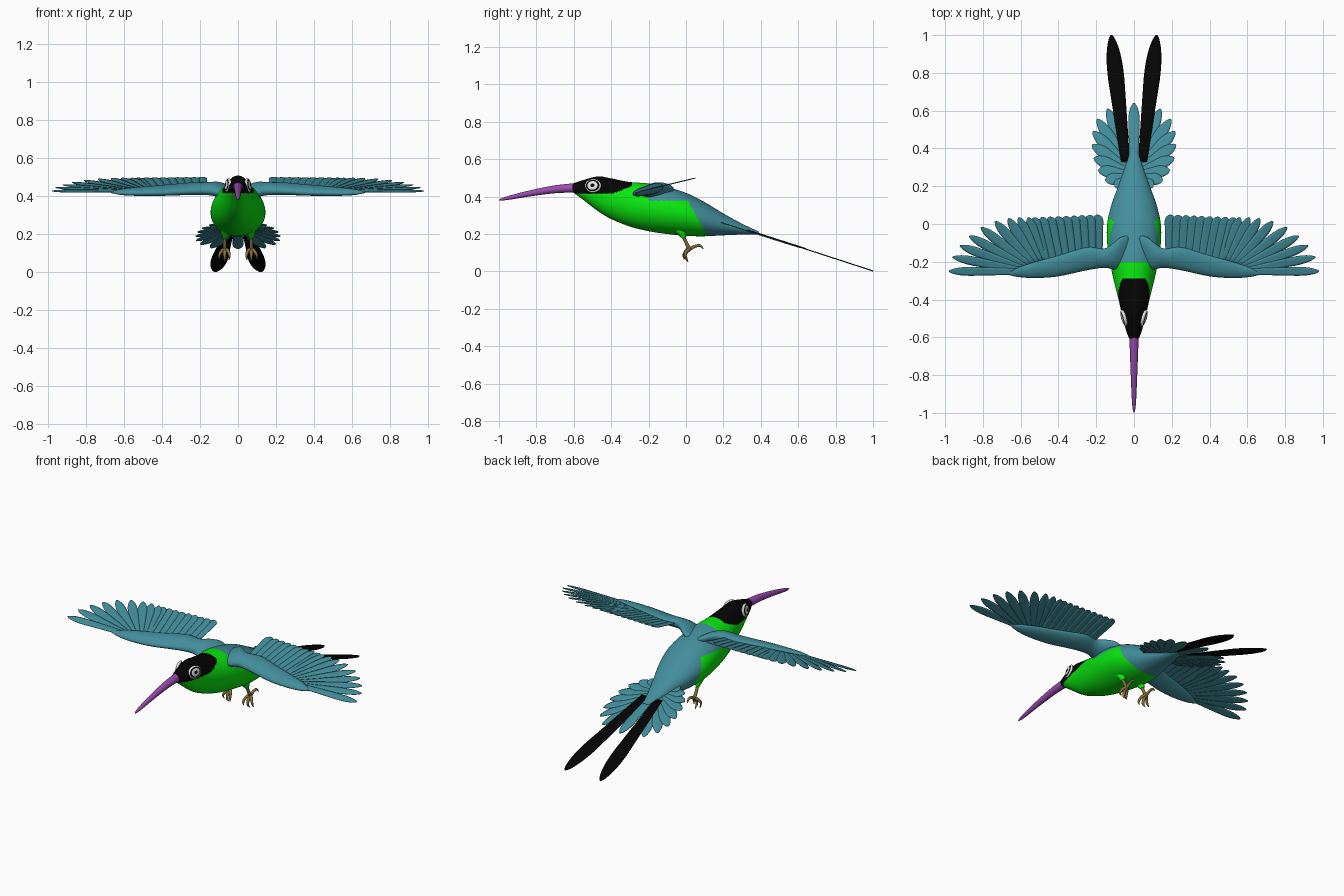
import bpy, bmesh, math
from mathutils import Vector, Matrix

if "Cube" in bpy.data.objects:
    bpy.data.objects.remove(bpy.data.objects["Cube"])


def material(name, col):
    m = bpy.data.materials.new(name)
    m.diffuse_color = (*col, 1)
    m.use_nodes = True
    m.node_tree.nodes["Principled BSDF"].inputs["Base Color"].default_value = m.diffuse_color
    return m


BLUE = material("teal_blue", (0.055, 0.27, 0.33))
GREEN = material("bright_green", (0.003, 0.86, 0.005))
BLACK = material("black", (0.0012, 0.0012, 0.0012))
PURPLE = material("purple", (0.32, 0.07, 0.42))
TAN = material("leg_brown", (0.25, 0.165, 0.045))
WHITE = material("eye_white", (0.8, 0.8, 0.8))


def finish(name, bm, mats, mirror=False, thick=0, smooth=True):
    if not thick:
        bmesh.ops.recalc_face_normals(bm, faces=bm.faces)
    me = bpy.data.meshes.new(name)
    bm.to_mesh(me)
    bm.free()
    for m in mats:
        me.materials.append(m)
    for p in me.polygons:
        p.use_smooth = smooth
    ob = bpy.data.objects.new(name, me)
    bpy.context.collection.objects.link(ob)
    if thick:
        s = ob.modifiers.new("thickness", 'SOLIDIFY')
        s.thickness, s.offset = thick, 0
    if mirror:
        ob.modifiers.new("mirror", 'MIRROR').use_mirror_merge = False
    return ob


def spline(rows, steps):
    """Catmull-Rom through rows of numbers."""
    out = []
    for i in range(len(rows) - 1):
        a, b, c, d = (rows[max(0, min(len(rows) - 1, i + k))] for k in (-1, 0, 1, 2))
        for s in range(steps):
            t = s / steps
            out.append([0.5 * (2*q + (r-p)*t + (2*p - 5*q + 4*r - w)*t*t + (3*q - p - 3*r + w)*t**3)
                        for p, q, r, w in zip(a, b, c, d)])
    return out + [list(rows[-1])]


def loft(bm, rings):
    vr = [[bm.verts.new(p) for p in ring] for ring in rings]
    n = len(vr[0])
    for a, b in zip(vr, vr[1:]):
        for i in range(n):
            bm.faces.new((a[i], a[(i+1) % n], b[(i+1) % n], b[i]))
    bm.faces.new(vr[0])
    bm.faces.new(vr[-1])


def tube(bm, pts, sides=12, steps=5):
    """Tapered tube through (x, y, z, radius) points."""
    path = spline(pts, steps)
    rings = []
    for i, p in enumerate(path):
        d = Vector(path[min(i+1, len(path)-1)][:3]) - Vector(path[max(i-1, 0)][:3])
        u = d.cross(Vector((1, 0, 0.01))).normalized()
        v = d.cross(u).normalized()
        rings.append([Vector(p[:3]) + p[3] * (u*math.cos(a) + v*math.sin(a))
                      for a in (2*math.pi*k/sides for k in range(sides))])
    loft(bm, rings)


def feather(bm, root, tip, half, up, roll=0.0, base=0.5, n=14, t0=0.7):
    """Flat blade whose tip starts rounding off at t0."""
    root, tip = Vector(root), Vector(tip)
    d = (tip - root).normalized()
    up = Matrix.Rotation(roll, 3, d) @ Vector(up).normalized()
    side = d.cross(up).normalized()
    rows = []
    for i in range(n + 1):
        t = 1 - (1 - i/n)**1.7
        w = half * (base + (1 - base) * min(1, t/0.65))
        if t > t0:
            w *= max(0.02, 1 - ((t - t0)/(1 - t0))**2)**0.6
        c = root.lerp(tip, t)
        rows.append([bm.verts.new(c + side*w*k + up*(0.02*half*(1 - k*k))) for k in (-1, -.5, 0, .5, 1)])
    for a, b in zip(rows, rows[1:]):
        for j in range(4):
            bm.faces.new((a[j], a[j+1], b[j+1], b[j]))


def lerp(a, b, t):
    return a + (b - a) * t


# body and head: (y, top z, bottom z, half width)
body_rows = [(-0.625, .462, .438, .012), (-0.6, .472, .42, .028), (-0.55, .488, .383, .046), (-0.47, .508, .322, .066),
             (-0.4, .497, .28, .082), (-0.3, .478, .24, .107), (-0.2, .47, .215, .128), (-0.1, .45, .2, .142),
             (0, .42, .19, .142), (0.1, .37, .188, .12), (0.2, .31, .193, .084), (0.3, .255, .197, .048),
             (0.39, .213, .198, .018)]
bm = bmesh.new()
loft(bm, [[(w*math.cos(a), y, (t+b)/2 + (t-b)/2*math.sin(a)) for a in (2*math.pi*k/128 for k in range(128))]
          for y, t, b, w in spline(body_rows, 18)])
for f in bm.faces:
    x, y, z = f.calc_center_median()
    if y < -0.29 and z > 0.416 + max(0, y + 0.39) * 0.4:
        f.material_index = 2          # black cap
    elif y > -0.2 and (z > 0.378 or z > 0.36 - 1.8 * (y - 0.02)):
        f.material_index = 0          # blue back and rump
    else:
        f.material_index = 1          # green throat and belly
finish("body", bm, [BLUE, GREEN, BLACK])

# beak
bm = bmesh.new()
tube(bm, [(0, -.59, .447, .025), (0, -.7, .439, .021), (0, -.83, .418, .016), (0, -.94, .395, .011),
          (0, -.985, .385, .006), (0, -1, .381, .001)], 20)
finish("beak", bm, [PURPLE])

# eyes: flattened domes with rings coloured by radius
bm = bmesh.new()
bmesh.ops.create_uvsphere(bm, u_segments=32, v_segments=60, radius=1)
for f in bm.faces:
    c = f.calc_center_median()
    r = math.hypot(c.x, c.y)
    f.material_index = 1 if r < 0.28 or 0.62 < r < 0.82 else 0
rot = Vector((.93, -.27, .16)).to_track_quat('Z', 'Y').to_matrix().to_4x4()
bm.transform(Matrix.Translation((.053, -.497, .458)) @ rot @ Matrix.Diagonal((.045, .037, .014, 1)))
finish("eyes", bm, [WHITE, BLACK], True)


# wing plane rises towards the back
def wz(y):
    return 0.42 + 0.24 * (y + 0.28)


WUP = (0, -0.24, 1)

# wing arms, sunk into the back: (x, leading y, trailing y, half thickness, drop)
arm_rows = [(.03, -.235, -.06, .03, .045), (.07, -.24, -.07, .036, .025), (.11, -.24, -.1, .036, .01),
            (.16, -.232, -.13, .032, .004), (.25, -.245, -.122, .029, .004), (.4, -.277, -.165, .025, .004),
            (.52, -.286, -.198, .021, .004), (.61, -.281, -.228, .015, .004), (.67, -.268, -.258, .003, .004)]
bm = bmesh.new()
rings = []
for x, l, t, h, drop in spline(arm_rows, 6):
    yc, r = (l + t)/2, (t - l)/2
    rings.append([(x, yc + r*math.cos(a), wz(yc + r*math.cos(a)) - drop + h*math.sin(a))
                  for a in (2*math.pi*k/28 for k in range(28))])
loft(bm, rings)
finish("wing_arms", bm, [BLUE], True)

# inner flight feathers
bm = bmesh.new()
for i in range(9):
    t = i / 8
    rx, ry, tx, ty = lerp(.195, .47, t), lerp(-.16, -.21, t), lerp(.192, .53, t), lerp(.05, .035, t)
    feather(bm, (rx, ry, wz(ry)), (tx, ty, wz(ty)), .03, WUP, 0.05, 0.95, 14, 0.85)
finish("inner_wing_feathers", bm, [BLUE], True, .003)

# outer flight feathers, fanned
bm = bmesh.new()
tips = [(.56, .035), (.61, .035), (.665, .03), (.735, .014), (.81, -.018), (.872, -.063), (.922, -.115),
        (.96, -.175), (.98, -.25)]
for i, (tx, ty) in enumerate(tips):
    t = i / 8
    rx, ry = lerp(.48, .62, t), lerp(-.2, -.252, t)
    feather(bm, (rx, ry, wz(ry)), (tx, ty, wz(ty)), lerp(.029, .024, t), WUP, 0.04, 0.7)
finish("outer_wing_feathers", bm, [BLUE], True, .003)


# tail plane drops towards the back
def tz(y):
    return 0.2 - 0.32 * (y - 0.38)


TUP = (0, 0.32, 1)

# tail fan
bm = bmesh.new()
tips = [(.14, .61), (.195, .555), (.218, .49), (.222, .42), (.213, .35), (.19, .285), (.152, .23), (.1, .195)]
for i, (tx, ty) in enumerate(tips):
    t = i / 7
    rx, ry = lerp(.03, .035, t), lerp(.33, .24, t)
    feather(bm, (rx, ry, tz(ry)), (tx, ty, tz(ty)), .032, TUP, 0.05, 0.5, 14, 0.62)
finish("tail_fan_feathers", bm, [BLUE], True, .003)
bm = bmesh.new()
feather(bm, (0, .33, tz(.33) + .006), (0, .64, tz(.64) + .006), .03, TUP, 0, 0.8)
finish("tail_centre_feather", bm, [BLUE], False, .004)

# long tail streamers
bm = bmesh.new()
feather(bm, (.045, .33, tz(.33) + .004), (.12, 1, .002), .043, TUP, 0, 0.55, 24)
finish("tail_streamers", bm, [BLACK], True, .005)

# thighs
bm = bmesh.new()
tube(bm, [(.066, -.04, .235, .03), (.068, -.022, .205, .022), (.07, -.01, .178, .01)])
finish("thighs", bm, [GREEN], True)

# legs, toes and claws
bm = bmesh.new()
tube(bm, [(.07, -.02, .2, .009), (.07, .0, .155, .009), (.07, .02, .118, .011)], 10)
for toe in ([(.055, .005, .115, .009), (.045, -.012, .09, .007), (.047, -.01, .065, .002)],
            [(.07, .0, .1, .009), (.07, -.005, .075, .007), (.07, .012, .052, .002)],
            [(.085, .008, .112, .009), (.098, -.004, .09, .007), (.1, .008, .064, .002)],
            [(.07, .05, .135, .008), (.072, .075, .138, .007), (.074, .093, .12, .002)]):
    tube(bm, [(.07, .02, .12, .01)] + toe, 10)
finish("legs_and_toes", bm, [TAN], True)
